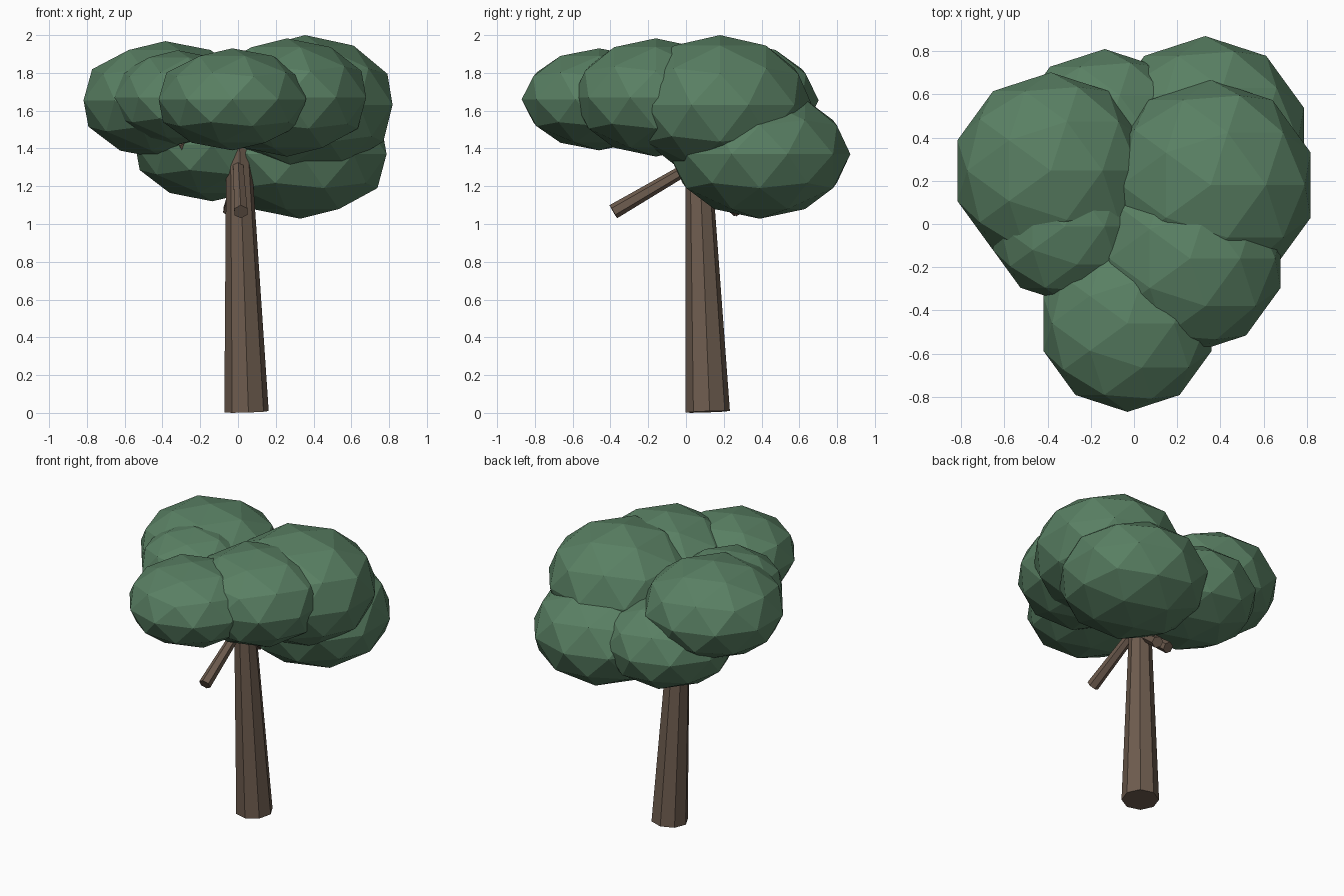
import bpy, math
from mathutils import Vector

if "Cube" in bpy.data.objects:
    bpy.data.objects.remove(bpy.data.objects["Cube"])


def material(name, color):
    m = bpy.data.materials.new(name)
    m.diffuse_color = (*color, 1)
    m.use_nodes = True
    m.node_tree.nodes["Principled BSDF"].inputs["Base Color"].default_value = m.diffuse_color
    return m


leaf = material("leaf_green", (0.10, 0.215, 0.125))
bark = material("bark_brown", (0.155, 0.107, 0.077))


def limb(name, a, b, r1, r2, sides, spin=0.0):
    """Tapered low-poly limb from a to b."""
    a, b = Vector(a), Vector(b)
    bpy.ops.mesh.primitive_cone_add(vertices=sides, radius1=r1, radius2=r2,
                                    depth=(b - a).length)
    o = bpy.context.object
    o.name = name
    q = Vector((0, 0, 1)).rotation_difference(b - a)
    for v in o.data.vertices:
        p = v.co.copy()
        c, s = math.cos(spin), math.sin(spin)
        v.co = q @ Vector((p.x * c - p.y * s, p.x * s + p.y * c, p.z))
    o.location = (a + b) / 2
    o.data.materials.append(bark)


def clump(name, loc, r, rz):
    """Flattened faceted leaf clump."""
    bpy.ops.mesh.primitive_ico_sphere_add(subdivisions=2, radius=1, location=loc)
    o = bpy.context.object
    o.name = name
    o.scale = (r, r, rz)
    o.data.materials.append(leaf)


# Leaning trunk
limb("trunk", (0.045, 0.115, 0.006), (0.0, 0.06, 1.5), 0.118, 0.062, 8, math.radians(5))

# Side branches, drooping outward from the trunk
limb("branch_front", (0.015, -0.385, 1.065), (0.0, 0.06, 1.325), 0.04, 0.03, 6)
limb("branch_back_left", (-0.045, 0.28, 1.07), (0.0, 0.06, 1.25), 0.038, 0.03, 6)
limb("branch_back_right", (0.05, 0.29, 1.07), (0.0, 0.06, 1.25), 0.038, 0.03, 6)
limb("branch_left", (-0.31, 0.03, 1.41), (0.0, 0.06, 1.58), 0.035, 0.03, 6)

# Leaf clumps: centre, horizontal radius, vertical radius
clump("leaves_front", (-0.03, -0.46, 1.66), 0.41, 0.27)
clump("leaves_front_right", (0.26, -0.16, 1.67), 0.44, 0.313)
clump("leaves_right", (0.355, 0.18, 1.63), 0.487, 0.37)
clump("leaves_back_right", (0.33, 0.39, 1.37), 0.48, 0.342)
clump("leaves_left", (-0.385, 0.247, 1.655), 0.455, 0.313)
clump("leaves_front_left", (-0.32, -0.012, 1.67), 0.35, 0.25)
clump("leaves_back_left", (-0.136, 0.38, 1.42), 0.43, 0.30)
